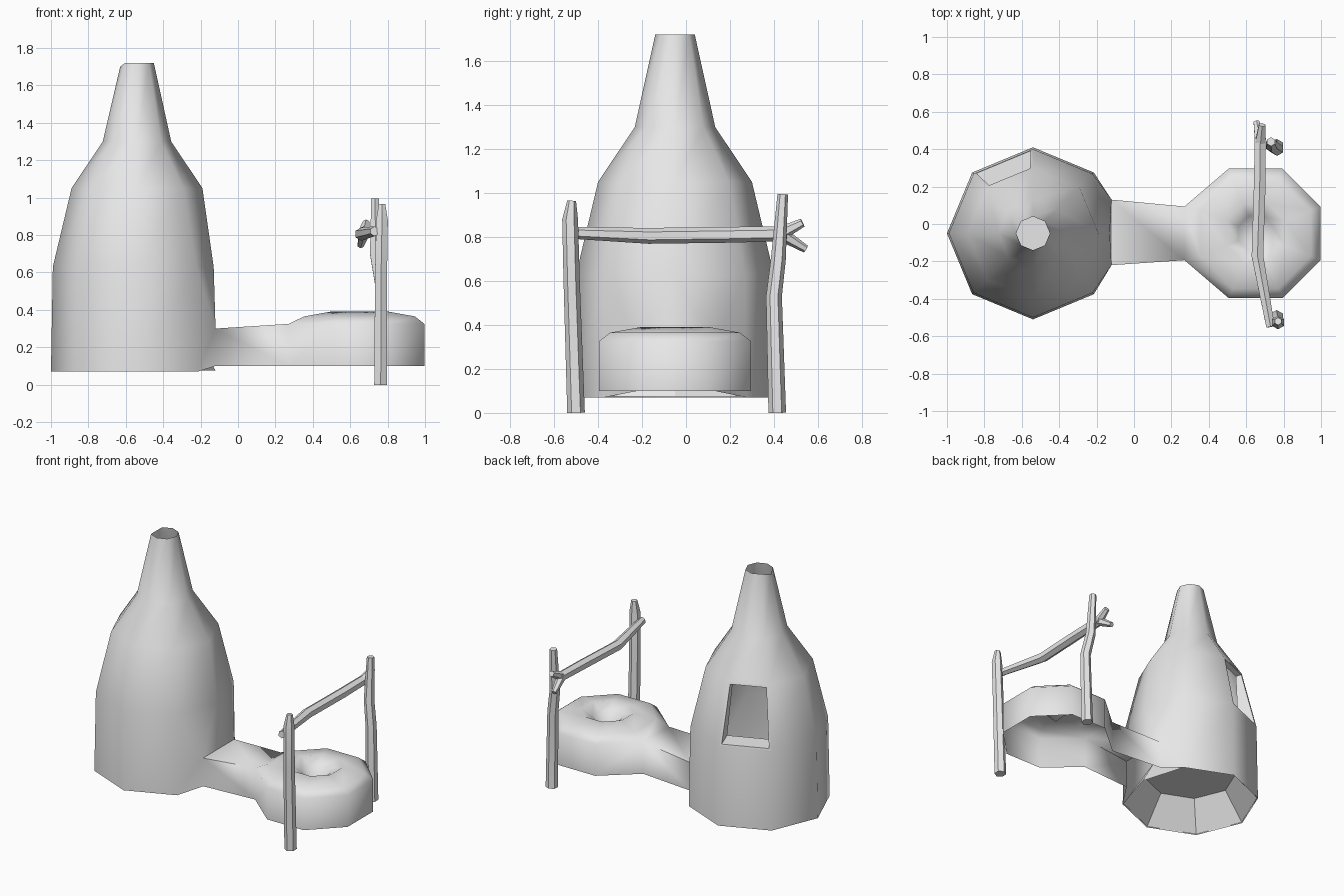
import bpy, bmesh, math
from mathutils import Vector

old = bpy.data.objects.get("Cube")
if old:
    bpy.data.objects.remove(old, do_unlink=True)

# One plain clay colour for everything
clay = bpy.data.materials.new("light_grey")
clay.use_nodes = True
colour = (0.8, 0.8, 0.8, 1)
clay.diffuse_color = colour
clay.node_tree.nodes["Principled BSDF"].inputs["Base Color"].default_value = colour

MID_Y = -0.05


def finish(bm, name, angle=50):
    bmesh.ops.recalc_face_normals(bm, faces=bm.faces)
    me = bpy.data.meshes.new(name)
    bm.to_mesh(me)
    bm.free()
    me.materials.append(clay)
    for p in me.polygons:
        p.use_smooth = True
    me.set_sharp_from_angle(angle=math.radians(angle))
    ob = bpy.data.objects.new(name, me)
    bpy.context.scene.collection.objects.link(ob)
    return ob


def ring(bm, cx, r, z, turn=0.0):
    """Octagon of vertices, the first one towards +x."""
    out = []
    for k in range(8):
        a = math.radians(45 * k + turn)
        out.append(bm.verts.new((cx + r * math.cos(a), MID_Y + r * math.sin(a), z)))
    return out


def band(bm, a, b, skip=()):
    n = len(a)
    return {k: bm.faces.new((a[k], a[(k + 1) % n], b[(k + 1) % n], b[k]))
            for k in range(n) if k not in skip}


def build_kiln():
    bm = bmesh.new()

    # Bottle-shaped tower
    cx = -0.54
    profile = [(0.46, 0.07), (0.45, 0.63), (0.35, 1.05), (0.183, 1.3), (0.09, 1.72)]
    t = [ring(bm, cx, r, z) for r, z in profile]
    t[1][0].co.x = -0.13
    t[4][4].co.z = 1.70
    band(bm, t[0], t[1], skip=(0, 7))
    window = band(bm, t[1], t[2])[2]
    band(bm, t[2], t[3])
    band(bm, t[3], t[4])

    # Neck corners where the tunnel leaves the tower
    low_n, top_n, top_s, low_s = [bm.verts.new((-0.12, y, z)) for y, z in
                                  ((0.13, 0.10), (0.13, 0.30), (-0.22, 0.30), (-0.22, 0.10))]
    for f in ((t[0][1], t[1][1], top_n, low_n), (t[1][1], t[1][0], top_n),
              (t[1][0], top_s, top_n), (t[1][0], t[1][7], top_s),
              (t[0][7], low_s, top_s, t[1][7])):
        bm.faces.new(f)
    e0 = t[0][0]

    # Fire bed: low octagon with a hollow in the middle
    px = 0.65
    rings = [(0.375, 0.10), (0.375, 0.325), (0.32, 0.365), (0.17, 0.39), (0.10, 0.35)]
    p = [ring(bm, px, r, z, 22.5) for r, z in rings]
    for row in p[:2]:
        for k in (3, 4):
            row[k].co.x = 0.27
    band(bm, p[0], p[1], skip=(3,))
    for a, b in zip(p[1:], p[2:]):
        band(bm, a, b)
    tip = bm.verts.new((px, MID_Y, 0.25))
    for k in range(8):
        bm.faces.new((p[4][k], p[4][(k + 1) % 8], tip))

    # Tunnel walls and roof
    for f in ((low_n, top_n, p[1][3], p[0][3]), (top_n, top_s, p[1][4], p[1][3]),
              (top_s, low_s, p[0][4], p[1][4])):
        bm.faces.new(f)
    bm.verts.remove(e0)

    # Window: bevelled frame pushed back to an upright opening
    out = Vector((-math.sin(math.radians(22.5)), math.cos(math.radians(22.5)), 0))
    axis = Vector((cx, MID_Y, 0))
    bmesh.ops.recalc_face_normals(bm, faces=bm.faces)
    bmesh.ops.inset_individual(bm, faces=[window], thickness=0.022)
    bmesh.ops.inset_individual(bm, faces=[window], thickness=0.012)
    for v in window.verts:
        v.co -= out * ((v.co - axis).dot(out) - 0.29)
    bmesh.ops.delete(bm, geom=[window], context='FACES')
    finish(bm, "kiln_body", 60)


def build_floor():
    # Raised floor inside the tower, sloping up from the bottom rim
    bm = bmesh.new()
    outer = ring(bm, -0.54, 0.455, 0.075)
    outer[0].co.x = -0.12
    inner = ring(bm, -0.54, 0.31, 0.27)
    band(bm, outer, inner)
    bm.faces.new(inner)
    finish(bm, "kiln_floor", 30)


def branch(name, points, radii, sides=6):
    """Tapered pole through the points, closed at both ends."""
    bm = bmesh.new()
    pts = [Vector(q) for q in points]
    rows = []
    for i, q in enumerate(pts):
        d = (pts[min(i + 1, len(pts) - 1)] - pts[max(i - 1, 0)]).normalized()
        u = d.cross(Vector((1, 0, 0))).normalized()
        w = d.cross(u)
        rows.append([bm.verts.new(q + radii[i] * (u * math.cos(a) + w * math.sin(a)))
                     for a in (math.tau * k / sides for k in range(sides))])
    for a, b in zip(rows, rows[1:]):
        band(bm, a, b)
    bm.faces.new(rows[0])
    bm.faces.new(rows[-1])
    finish(bm, name)


build_kiln()
build_floor()

# Upright poles beside the fire bed
branch("front_post", [(0.763, -0.5, 0), (0.765, -0.52, 0.6), (0.77, -0.527, 0.88), (0.77, -0.52, 0.965)],
       [0.04, 0.037, 0.036, 0.02])
branch("back_post", [(0.763, 0.415, 0), (0.765, 0.4, 0.53), (0.735, 0.42, 0.7), (0.733, 0.44, 0.995)],
       [0.04, 0.036, 0.034, 0.024])

# Crossbar with a forked end
branch("crossbar", [(0.73, -0.55, 0.82), (0.66, -0.17, 0.805), (0.672, 0.2, 0.81), (0.675, 0.46, 0.815)],
       [0.026, 0.036, 0.036, 0.034])
branch("fork_upper", [(0.675, 0.43, 0.815), (0.685, 0.53, 0.865)], [0.032, 0.02])
branch("fork_lower", [(0.675, 0.43, 0.815), (0.655, 0.545, 0.745)], [0.032, 0.018])
